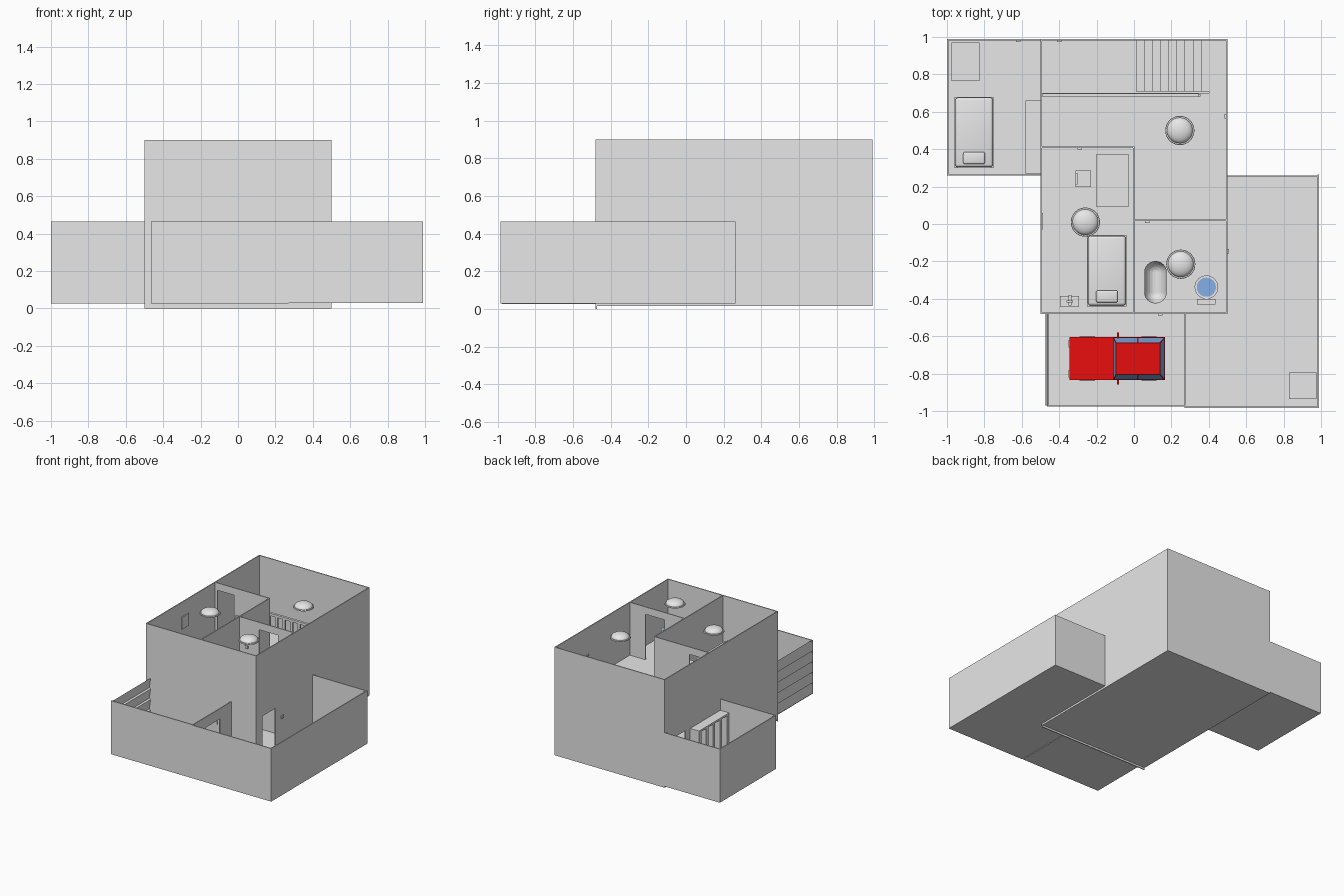
import bpy, bmesh, math
from mathutils import Matrix, Vector

if "Cube" in bpy.data.objects:
    bpy.data.objects.remove(bpy.data.objects["Cube"])


def material(name, rgb):
    m = bpy.data.materials.new(name)
    m.diffuse_color = (*rgb, 1)
    m.use_nodes = True
    m.node_tree.nodes["Principled BSDF"].inputs["Base Color"].default_value = m.diffuse_color
    return m


GREY = material("plain grey", (0.8, 0.8, 0.8))
RED = material("car red", (1.0, 0.005, 0.005))
BLUE = material("glass blue", (0.25, 0.47, 0.88))
BLACK = material("tyre black", (0.03, 0.03, 0.03))


def finish(name, bm, mats=(GREY,), smooth=False):
    bmesh.ops.recalc_face_normals(bm, faces=bm.faces)
    me = bpy.data.meshes.new(name)
    bm.to_mesh(me)
    bm.free()
    for m in mats:
        me.materials.append(m)
    ob = bpy.data.objects.new(name, me)
    bpy.context.collection.objects.link(ob)
    if smooth:
        bpy.context.view_layer.objects.active = ob
        bpy.ops.object.select_all(action='DESELECT')
        ob.select_set(True)
        bpy.ops.object.shade_smooth_by_angle(angle=math.radians(40))
    return ob


def boxes(name, items, mat=GREY, bevel=0):
    """Each item: x0, x1, y0, y1, z0, z1."""
    bm = bmesh.new()
    for x0, x1, y0, y1, z0, z1 in items:
        mtx = Matrix.Translation(((x0 + x1) / 2, (y0 + y1) / 2, (z0 + z1) / 2)) @ \
            Matrix.Diagonal((x1 - x0, y1 - y0, z1 - z0, 1))
        bmesh.ops.create_cube(bm, size=1, matrix=mtx)
    if bevel:
        bmesh.ops.bevel(bm, geom=bm.edges[:], offset=bevel, segments=3, profile=0.5, affect='EDGES')
    return finish(name, bm, (mat,), bevel > 0)


def cylinder(name, c, r1, r2, depth, mat=GREY, axis='Z'):
    bm = bmesh.new()
    rot = Matrix.Rotation(math.pi / 2, 4, 'X') if axis == 'Y' else Matrix()
    bmesh.ops.create_cone(bm, cap_ends=True, segments=32, radius1=r1, radius2=r2,
                          depth=depth, matrix=Matrix.Translation(c) @ rot)
    return finish(name, bm, (mat,), True)


T = 0.008            # wall thickness
LOW, MID, TOP = 0.03, 0.465, 0.90


def wall(name, axis, pos, a, b, z0, z1, doors=()):
    """Thin wall at axis=pos running a..b, with door openings (start, end, head height)."""
    spans, cur = [], a
    for d0, d1, head in doors:
        spans += [(cur, d0, z0, z1), (d0, d1, head, z1)]
        cur = d1
    spans.append((cur, b, z0, z1))
    h = T / 2
    if axis == 'x':
        boxes(name, [(pos - h, pos + h, s, e, l, u) for s, e, l, u in spans])
    else:
        boxes(name, [(s, e, pos - h, pos + h, l, u) for s, e, l, u in spans])


# main house: shell
wall("house_front_wall", 'y', -0.476, -0.5, 0.5, 0.0, TOP)
wall("house_back_wall", 'y', 0.986, -0.5, 0.5, 0.015, TOP)
wall("house_left_wall", 'x', -0.496, -0.472, 0.982, 0.015, TOP, [(0.72, 0.89, 0.38)])
wall("house_right_wall", 'x', 0.496, -0.472, 0.982, 0.015, TOP, [(-0.40, -0.23, 0.375)])
boxes("house_ground_floor", [(-0.5, 0.5, -0.48, 0.99, 0.015, 0.03)])
# upper floor around the stairwell
boxes("upper_floor", [(-0.492, 0.492, -0.472, 0.70, 0.455, 0.467),
                      (0.40, 0.492, 0.70, 0.982, 0.455, 0.467)])
# inner walls
wall("bedroom_back_wall", 'y', 0.41, -0.492, 0.0, MID, TOP, [(-0.47, -0.32, 0.84)])
wall("bedroom_side_wall", 'x', -0.002, -0.472, 0.414, MID, TOP)
wall("bathroom_wall", 'y', 0.02, 0.0, 0.492, MID, TOP, [(0.18, 0.35, 0.84)])
wall("ground_inner_wall", 'y', 0.02, 0.0, 0.492, LOW, 0.455)

# left room
boxes("left_room_floor", [(-1.0, -0.5, 0.26, 0.99, 0.026, 0.034)])
wall("left_room_front_wall", 'y', 0.264, -1.0, -0.5, LOW, MID)
wall("left_room_back_wall", 'y', 0.986, -1.0, -0.5, LOW, MID)
wall("left_room_side_wall", 'x', -0.996, 0.268, 0.982, LOW, MID)

# right room, L-shaped around the house
boxes("right_room_floor", [(0.27, 0.99, -0.98, -0.48, 0.03, 0.038),
                           (0.50, 0.99, -0.48, 0.26, 0.03, 0.038)])
wall("right_room_front_wall", 'y', -0.98, 0.27, 0.99, LOW, MID)
wall("right_room_side_wall", 'x', 0.986, -0.98, 0.264, LOW, MID)
wall("right_room_back_wall", 'y', 0.256, 0.50, 0.99, LOW, MID)

# garage
boxes("garage_floor", [(-0.465, 0.27, -0.976, -0.48, 0.026, 0.034)])
wall("garage_front_wall", 'y', -0.973, -0.465, 0.27, LOW, MID)
wall("garage_inner_wall", 'x', 0.272, -0.97, -0.48, LOW, MID, [(-0.81, -0.63, 0.38)])

# garage door: zigzag slats
bm = bmesh.new()
N = 5
prof = []
for i in range(N):
    z0 = LOW + (MID - LOW) * i / N
    z1 = LOW + (MID - LOW) * (i + 1) / N
    prof += [(-0.472, z0 + 0.004), (-0.460, z1 - 0.004)]
for off in (0, 0.004):
    rows = [[bm.verts.new((x + off, y, z)) for y in (-0.97, -0.48)] for x, z in prof]
    for r, s in zip(rows, rows[1:]):
        bm.faces.new((r[0], r[1], s[1], s[0]))
finish("garage_door", bm)

# staircase
boxes("staircase", [(0.01 + i * 0.0435, 0.01 + (i + 1) * 0.0435, 0.708, 0.98, LOW,
                     LOW + (i + 1) * 0.0483) for i in range(9)])
# railing beside the stairwell
boxes("stair_railing", [(-0.49, 0.345, 0.678, 0.698, 0.605, 0.625)] +
      [(-0.48 + i * 0.0675, -0.455 + i * 0.0675, 0.682, 0.694, MID, 0.605) for i in range(13)])

# ceiling lamps: flat-bottomed domes
for i, (x, y) in enumerate([(0.245, 0.50), (-0.26, 0.01), (0.25, -0.215)]):
    bm = bmesh.new()
    bmesh.ops.create_uvsphere(bm, u_segments=32, v_segments=16, radius=1)
    bmesh.ops.bisect_plane(bm, geom=bm.verts[:] + bm.edges[:] + bm.faces[:], plane_co=(0, 0, 0),
                           plane_no=(0, 0, -1), clear_outer=True)
    bmesh.ops.holes_fill(bm, edges=[e for e in bm.edges if e.is_boundary])
    bm.transform(Matrix.Translation((x, y, 0.866)) @ Matrix.Diagonal((0.069, 0.069, 0.034, 1)))
    finish(f"lamp_dome_{i}", bm, smooth=True)
    cylinder(f"lamp_rim_{i}", (x, y, 0.863), 0.078, 0.076, 0.008)


def bed(name, x0, x1, y0, y1, z):
    boxes(name + "_frame", [(x0, x1, y0, y1, z, z + 0.05)])
    boxes(name + "_mattress", [(x0 + 0.004, x1 - 0.004, y0 + 0.004, y1 - 0.004, z + 0.05, z + 0.09)],
          bevel=0.015)
    cx = (x0 + x1) / 2
    boxes(name + "_pillow", [(cx - 0.058, cx + 0.058, y0 + 0.02, y0 + 0.085, z + 0.09, z + 0.115)],
          bevel=0.01)


bed("upper_bed", -0.25, -0.04, -0.44, -0.06, MID)
bed("lower_bed", -0.96, -0.75, 0.30, 0.68, LOW)

# desk and chair, dresser with a small set
boxes("desk", [(-0.20, -0.03, 0.09, 0.375, 0.60, 0.612)] +
      [(x, x + 0.012, y, y + 0.012, MID, 0.60) for x in (-0.198, -0.044) for y in (0.092, 0.361)])
boxes("desk_chair", [(-0.313, -0.23, 0.198, 0.286, 0.54, 0.552), (-0.313, -0.301, 0.21, 0.274, 0.552, 0.65)] +
      [(x, x + 0.01, y, y + 0.01, MID, 0.54) for x in (-0.311, -0.242) for y in (0.20, 0.274)])
boxes("dresser", [(-0.395, -0.295, -0.445, -0.385, MID, 0.58), (-0.36, -0.325, -0.42, -0.41, 0.58, 0.62),
                  (-0.35, -0.335, -0.435, -0.38, 0.58, 0.59)])

# wardrobe with open upright bays
boxes("wardrobe", [(-0.51, -0.50, 0.27, 0.66, LOW, 0.375), (-0.58, -0.51, 0.27, 0.66, 0.36, 0.375)] +
      [(-0.58, -0.51, 0.27 + i * 0.09, 0.30 + i * 0.09, LOW, 0.36) for i in range(5)])
# tables in the side rooms
for name, x0, x1, y0, y1 in [("left_room_table", -0.975, -0.825, 0.765, 0.97),
                             ("right_room_table", 0.83, 0.975, -0.935, -0.795)]:
    boxes(name, [(x0, x1, y0, y1, 0.14, 0.155)] +
          [(x, x + 0.015, y, y + 0.015, LOW, 0.14) for x in (x0, x1 - 0.015) for y in (y0, y1 - 0.015)])

# bathtub, hollowed by a capsule
tub = boxes("bathtub", [(0.04, 0.18, -0.435, -0.18, MID, 0.57)])
bm = bmesh.new()
for y in (-0.365, -0.258):
    bmesh.ops.create_uvsphere(bm, u_segments=24, v_segments=12, radius=0.06,
                              matrix=Matrix.Translation((0.115, y, 0.57)) @ Matrix.Diagonal((1, 1, 1.3, 1)))
hull = bmesh.ops.convex_hull(bm, input=bm.verts)
bmesh.ops.delete(bm, geom=list({g for g in hull["geom_interior"] + hull["geom_unused"]
                                if isinstance(g, bmesh.types.BMVert)}), context='VERTS')
cutter = finish("tub_cutter", bm)
cutter.hide_render = True
cutter.hide_set(True)
mod = tub.modifiers.new("hollow", 'BOOLEAN')
mod.object, mod.operation, mod.solver = cutter, 'DIFFERENCE', 'EXACT'

# toilet
cylinder("toilet_bowl", (0.387, -0.338, 0.515), 0.038, 0.063, 0.10)
cylinder("toilet_water", (0.387, -0.338, 0.566), 0.051, 0.051, 0.004, BLUE)
boxes("toilet_tank", [(0.337, 0.437, -0.43, -0.40, MID, 0.64)])

# wall plates and switches
boxes("wall_picture", [(-0.492, -0.486, -0.03, 0.06, 0.68, 0.78)])
boxes("wall_switches", [(x - 0.012, x + 0.012, y - 0.005, y + 0.005, z - 0.012, z + 0.012) for x, y, z in
                        [(0.07, 0.011, 0.67), (-0.29, 0.402, 0.67), (-0.62, 0.979, 0.26),
                         (-0.40, 0.979, 0.26), (0.14, -0.483, 0.26)]] +
      [(x - 0.005, x + 0.005, y - 0.012, y + 0.012, z - 0.012, z + 0.012) for x, y, z in
       [(0.489, 0.575, 0.67), (0.503, -0.145, 0.275)]])

# car: lower body from a side profile
CY = -0.72
bm = bmesh.new()
side = [(-0.345, 0.06), (-0.345, 0.125), (-0.11, 0.145), (0.165, 0.145), (0.165, 0.06)]
f = bm.faces.new([bm.verts.new((x, CY - 0.115, z)) for x, z in side])
ext = bmesh.ops.extrude_face_region(bm, geom=[f])
bmesh.ops.translate(bm, vec=(0, 0.23, 0), verts=[v for v in ext["geom"] if isinstance(v, bmesh.types.BMVert)])
finish("car_body", bm, (RED,))

# car cabin: tapered, glass inset into every side face
bm = bmesh.new()
st = [[bm.verts.new(p) for p in ((xb, CY - 0.112, 0.145), (xt, CY - 0.085, 0.225),
                                 (xt, CY + 0.085, 0.225), (xb, CY + 0.112, 0.145))]
      for xb, xt in ((-0.11, -0.097), (0.02, 0.02), (0.163, 0.14))]
glass = [bm.faces.new(st[0]), bm.faces.new(st[2])]
for a, b in zip(st, st[1:]):
    glass += [bm.faces.new((a[0], a[1], b[1], b[0])), bm.faces.new((a[2], a[3], b[3], b[2]))]
    bm.faces.new((a[1], a[2], b[2], b[1]))
bmesh.ops.recalc_face_normals(bm, faces=bm.faces)
bmesh.ops.inset_individual(bm, faces=glass, thickness=0.006)
for g in glass:
    g.material_index = 1
finish("car_cabin", bm, (RED, BLUE))

# car wheels, mirrors and headlights
for s in (-1, 1):
    for x in (-0.25, 0.08):
        cylinder(f"car_wheel_{x}_{s}", (x, CY + s * 0.105, 0.075), 0.041, 0.041, 0.025, BLACK, 'Y')
    y = CY + s * 0.125
    boxes(f"car_mirror_{s}", [(-0.092, -0.08, y - 0.014, y + 0.014, 0.15, 0.17)], RED)
    boxes(f"car_headlight_{s}", [(-0.35, -0.343, CY + s * 0.08 - 0.02, CY + s * 0.08 + 0.02, 0.09, 0.115)])
